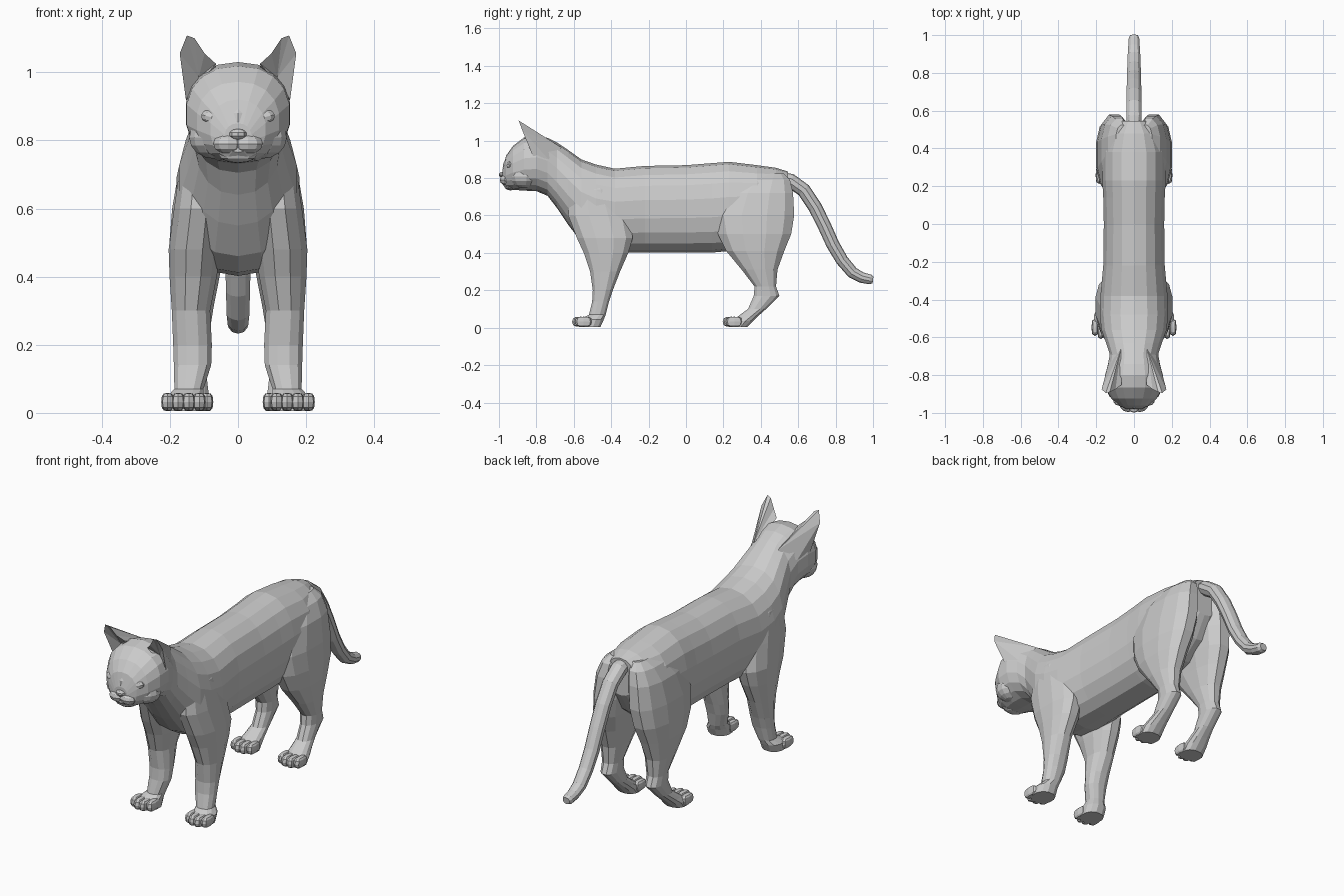
import bpy, bmesh, math
from mathutils import Vector


def finish(name, bm):
    bmesh.ops.recalc_face_normals(bm, faces=bm.faces)
    me = bpy.data.meshes.new(name)
    bm.to_mesh(me)
    bm.free()
    ob = bpy.data.objects.new(name, me)
    bpy.context.collection.objects.link(ob)
    return ob


def loft(name, rings, n=14, p=2.3):
    """Skin rings of (centre, half axis u, half axis v), capped at both ends."""
    bm = bmesh.new()
    rows = []
    for c, u, v in rings:
        row = []
        for i in range(n):
            t = 2 * math.pi * (i + 0.5) / n
            a, b = math.cos(t), math.sin(t)
            a = math.copysign(abs(a) ** (2 / p), a)
            b = math.copysign(abs(b) ** (2 / p), b)
            row.append(bm.verts.new(c + u * a + v * b))
        rows.append(row)
    for r, q in zip(rows, rows[1:]):
        for i in range(n):
            j = (i + 1) % n
            bm.faces.new((r[i], r[j], q[j], q[i]))
    bm.faces.new(rows[0])
    bm.faces.new(rows[-1])
    return finish(name, bm)


def along_y(name, rows, **kw):
    # each row: y, bottom z, top z, half width
    return loft(name, [(Vector((0, y, (a + b) / 2)), Vector((w, 0, 0)),
                        Vector((0, 0, (b - a) / 2))) for y, a, b, w in rows], **kw)


def along_z(name, rows, s, **kw):
    # each row: z, front y, back y, inner x, outer x
    return loft(name, [(Vector((s * (c + d) / 2, (a + b) / 2, z)), Vector(((d - c) / 2, 0, 0)),
                        Vector((0, (b - a) / 2, 0))) for z, a, b, c, d in rows], **kw)


def blob(name, loc, size, seg=10, rings=6, power=1.0, roll=0.0):
    """Ellipsoid; a power below 1 makes it boxier, roll turns it about y."""
    bm = bmesh.new()
    bmesh.ops.create_uvsphere(bm, u_segments=seg, v_segments=rings, radius=1)
    for v in bm.verts:
        x, y, z = (math.copysign(abs(c) ** power, c) * k for c, k in zip(v.co, size))
        x, z = x * math.cos(roll) - z * math.sin(roll), x * math.sin(roll) + z * math.cos(roll)
        v.co = Vector(loc) + Vector((x, y, z))
    return finish(name, bm)


# Head, neck and trunk as one continuous skin
along_y("head_and_body", [
    (-0.98, 0.765, 0.85, 0.04), (-0.962, 0.745, 0.92, 0.082), (-0.925, 0.737, 0.972, 0.122),
    (-0.865, 0.733, 1.018, 0.153), (-0.80, 0.73, 1.03, 0.155), (-0.74, 0.705, 1.015, 0.139),
    (-0.69, 0.64, 0.99, 0.13), (-0.63, 0.55, 0.95, 0.15), (-0.56, 0.46, 0.90, 0.175),
    (-0.48, 0.412, 0.872, 0.183), (-0.38, 0.402, 0.85, 0.18), (-0.22, 0.402, 0.865, 0.165),
    (0, 0.402, 0.869, 0.162), (0.14, 0.402, 0.88, 0.165), (0.23, 0.41, 0.887, 0.17),
    (0.38, 0.45, 0.869, 0.17), (0.48, 0.53, 0.855, 0.135), (0.545, 0.64, 0.835, 0.08)],
    n=18, p=2.25)

# Face details
blob("nose", (0, -0.98, 0.818), (0.026, 0.02, 0.016), 8, 5)
blob("nose_bridge", (0, -0.952, 0.855), (0.034, 0.028, 0.05), 8)
blob("chin", (0, -0.938, 0.76), (0.06, 0.035, 0.026))
for s, side in ((-1, "left"), (1, "right")):
    blob("muzzle_" + side, (s * 0.03, -0.958, 0.79), (0.045, 0.038, 0.03))
    blob("cheek_" + side, (s * 0.07, -0.868, 0.808), (0.075, 0.075, 0.062), 14, 8)
    blob("eye_" + side, (s * 0.078, -0.938, 0.868), (0.032, 0.024, 0.022), roll=s * 0.25)

    # Ear: sloping back shell with a hollow opening to the front
    bm = bmesh.new()
    tip, o1, o0, i0, i1, back, low, deep = [bm.verts.new((s * x, y, z)) for x, y, z in (
        (0.15, -0.895, 1.108), (0.171, -0.875, 1.055), (0.153, -0.82, 0.92), (0.065, -0.85, 1.025),
        (0.128, -0.89, 1.1), (0.07, -0.665, 0.963), (0.135, -0.735, 0.90), (0.115, -0.815, 0.985))]
    e1 = bm.verts.new((s * 0.098, -0.875, 1.055))
    for f in ((tip, o1, back), (o1, low, back), (o1, o0, low), (tip, back, i1), (i1, back, e1),
              (e1, back, i0), (tip, deep, o1), (o1, deep, o0), (tip, i1, deep), (i1, e1, deep),
              (e1, i0, deep), (o0, deep, i0), (o0, i0, back), (o0, back, low)):
        bm.faces.new(f)
    finish("ear_" + side, bm)

    # Front leg with shoulder
    along_z("front_leg_" + side, [
        (0.80, -0.57, -0.43, 0.05, 0.14), (0.74, -0.62, -0.37, 0.04, 0.17),
        (0.60, -0.635, -0.30, 0.04, 0.19), (0.48, -0.588, -0.28, 0.05, 0.206),
        (0.40, -0.55, -0.305, 0.06, 0.203), (0.30, -0.515, -0.35, 0.08, 0.196),
        (0.20, -0.50, -0.39, 0.075, 0.192), (0.14, -0.503, -0.41, 0.077, 0.19),
        (0.07, -0.52, -0.428, 0.1, 0.188), (0.045, -0.565, -0.437, 0.1, 0.213),
        (0.005, -0.575, -0.455, 0.1, 0.213)], s, n=12)

    # Hind leg with thigh and hock
    along_z("hind_leg_" + side, [
        (0.825, 0.38, 0.525, 0.03, 0.095), (0.79, 0.28, 0.56, 0.015, 0.14),
        (0.72, 0.20, 0.578, 0.01, 0.175), (0.60, 0.145, 0.585, 0.013, 0.196),
        (0.50, 0.165, 0.568, 0.03, 0.204), (0.41, 0.21, 0.53, 0.05, 0.20),
        (0.31, 0.295, 0.492, 0.07, 0.188), (0.22, 0.365, 0.483, 0.085, 0.175),
        (0.17, 0.36, 0.502, 0.088, 0.172), (0.10, 0.33, 0.43, 0.09, 0.172),
        (0.06, 0.275, 0.385, 0.085, 0.185), (0.035, 0.235, 0.36, 0.08, 0.195),
        (0.005, 0.225, 0.33, 0.08, 0.195)], s, n=12)

    # Four toes on each paw
    for part, x0, y0 in (("front", 0.16, -0.565), ("hind", 0.138, 0.24)):
        for k in range(4):
            d = k - 1.5
            blob(f"{part}_toe_{side}_{k + 1}",
                 (s * (x0 + d * 0.031), y0 + abs(d) * 0.016 - 0.006, 0.032),
                 (0.019, 0.046, 0.027), 8, 6, power=0.7)

# Tail swept along a drooping path
path = [Vector((0, y, z)) for y, z in (
    (0.48, 0.805), (0.56, 0.785), (0.63, 0.735), (0.69, 0.645), (0.74, 0.545), (0.785, 0.445),
    (0.835, 0.36), (0.89, 0.295), (0.94, 0.268), (0.985, 0.258), (1.0, 0.256))]
radii = [0.037, 0.043, 0.042, 0.041, 0.04, 0.039, 0.037, 0.035, 0.032, 0.029, 0.02]
rings = []
for i, c in enumerate(path):
    t = (path[min(i + 1, len(path) - 1)] - path[max(i - 1, 0)]).normalized()
    rings.append((c, Vector((radii[i], 0, 0)), t.cross(Vector((1, 0, 0))) * radii[i] * 0.9))
loft("tail", rings, n=10, p=2)
